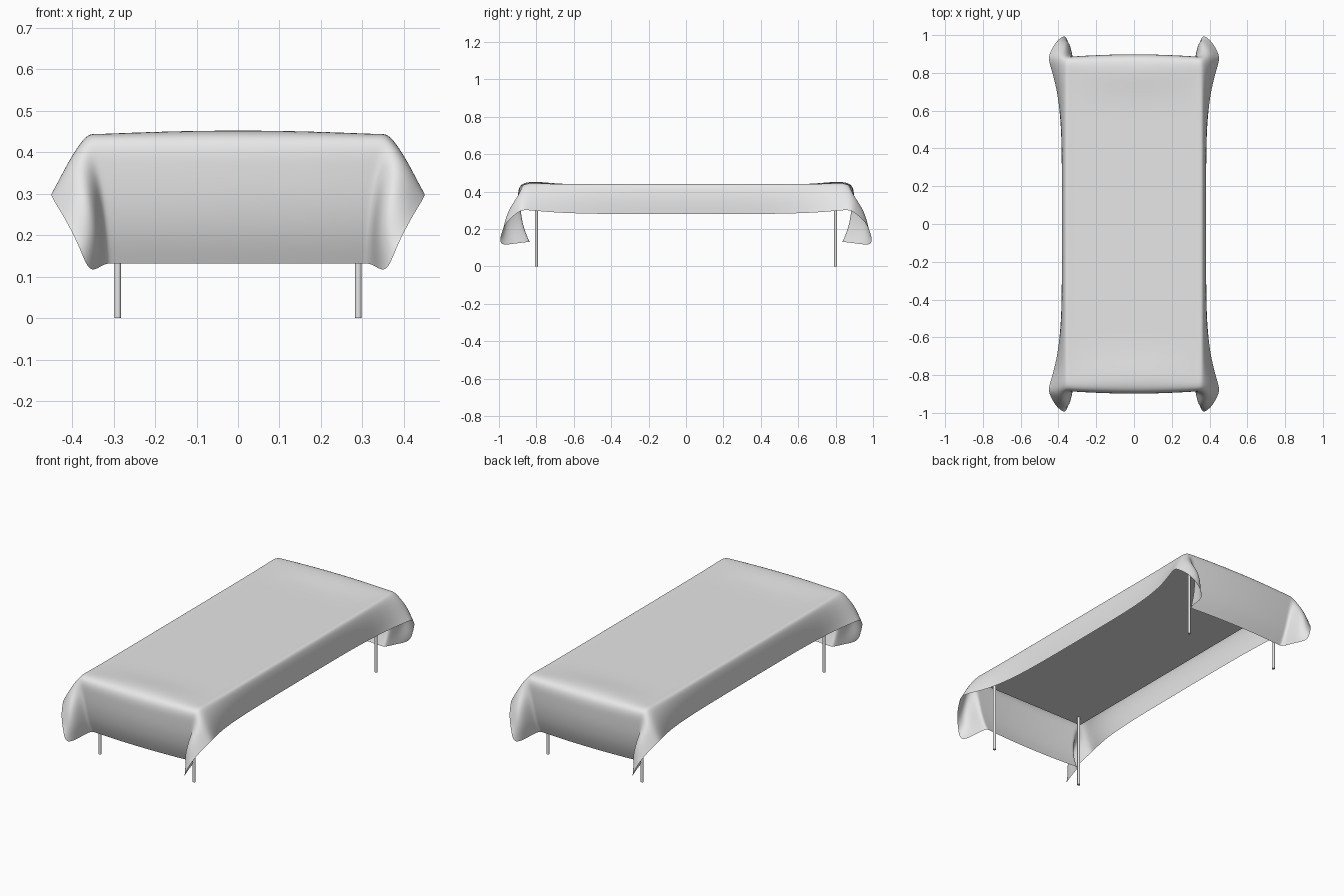
import bpy
import bmesh
from mathutils import Vector

cube = bpy.data.objects.get("Cube")
if cube:
    bpy.data.objects.remove(cube)

# One pale grey for everything
grey = bpy.data.materials.new("pale_grey")
grey.use_nodes = True
grey.diffuse_color = (0.8, 0.8, 0.8, 1)
grey.node_tree.nodes["Principled BSDF"].inputs["Base Color"].default_value = (0.8, 0.8, 0.8, 1)


def add_object(name, bm):
    mesh = bpy.data.meshes.new(name)
    bm.to_mesh(mesh)
    bm.free()
    mesh.materials.append(grey)
    obj = bpy.data.objects.new(name, mesh)
    bpy.context.collection.objects.link(obj)
    return obj


def smooth(obj, angle):
    bpy.ops.object.select_all(action="DESELECT")
    obj.select_set(True)
    bpy.context.view_layer.objects.active = obj
    bpy.ops.object.shade_smooth_by_angle(angle=angle)


# Corner fold: each row runs from the end panel out to the side hem,
# rows go from the table edge down to the end hem
FOLD = [
    [(.365, .885, .447), (.415, .885, .385), (.455, .875, .305)],
    [(.345, .885, .360), (.380, .940, .350), (.445, .905, .285)],
    [(.333, .882, .285), (.352, .975, .292), (.417, .960, .240)],
    [(.325, .865, .200), (.332, .972, .205), (.383, .990, .175)],
    [(.320, .835, .132), (.335, .920, .122), (.360, 1.00, .110)],
]
ACROSS = (0, .4, .75, .93)            # fractions of the half width
SIDE = [(.370, .443), (.384, .360), (.380, .280)]   # long side profile (x, z)
LENGTH = [(0, 0), (.3, 0), (.5, .06), (.68, .28), (.8, .68)]   # y, flare

# Cloth: one quarter as a coarse net, mirrored and subdivided
rows = []
for y, flare in LENGTH:
    edge = [Vector((x, y, z)).lerp(Vector((f[0], y, f[2])), flare)
            for (x, z), f in zip(SIDE, FOLD[0])]
    ridge = .017 if y == .8 else 0
    top = [Vector((q * edge[0].x, y, .44 + ridge * (1 - q * q))) for q in ACROSS]
    rows.append(top + edge)
for fold in FOLD:
    x, y, z = fold[0]
    panel = [Vector((q * x, y + .014 * (1 - q * q), z)) for q in ACROSS]
    rows.append(panel + [Vector(p) for p in fold])

bm = bmesh.new()
net = [[bm.verts.new(p) for p in row] for row in rows]
for a, b in zip(net, net[1:]):
    for i in range(len(a) - 1):
        bm.faces.new((a[i], a[i + 1], b[i + 1], b[i]))
cloth = add_object("draped_cloth", bm)
mirror = cloth.modifiers.new("mirror", "MIRROR")
mirror.use_axis = (True, True, False)
subsurf = cloth.modifiers.new("subdivide", "SUBSURF")
subsurf.levels = subsurf.render_levels = 3
for poly in cloth.data.polygons:
    poly.use_smooth = True

# Thin table top under the cloth
bm = bmesh.new()
bmesh.ops.create_cube(bm, size=1)
bmesh.ops.scale(bm, vec=(.69, 1.71, .012), verts=bm.verts)
bmesh.ops.translate(bm, vec=(0, 0, .415), verts=bm.verts)
add_object("table_top", bm)

# Four slim legs
for side, sx in (("left", 1), ("right", -1)):
    for end, sy in (("front", -1), ("back", 1)):
        bm = bmesh.new()
        bmesh.ops.create_cone(bm, cap_ends=True, segments=16,
                              radius1=.008, radius2=.008, depth=.41)
        bmesh.ops.translate(bm, vec=(sx * .29, sy * .8, .205), verts=bm.verts)
        smooth(add_object(f"{end}_{side}_leg", bm), .7)
